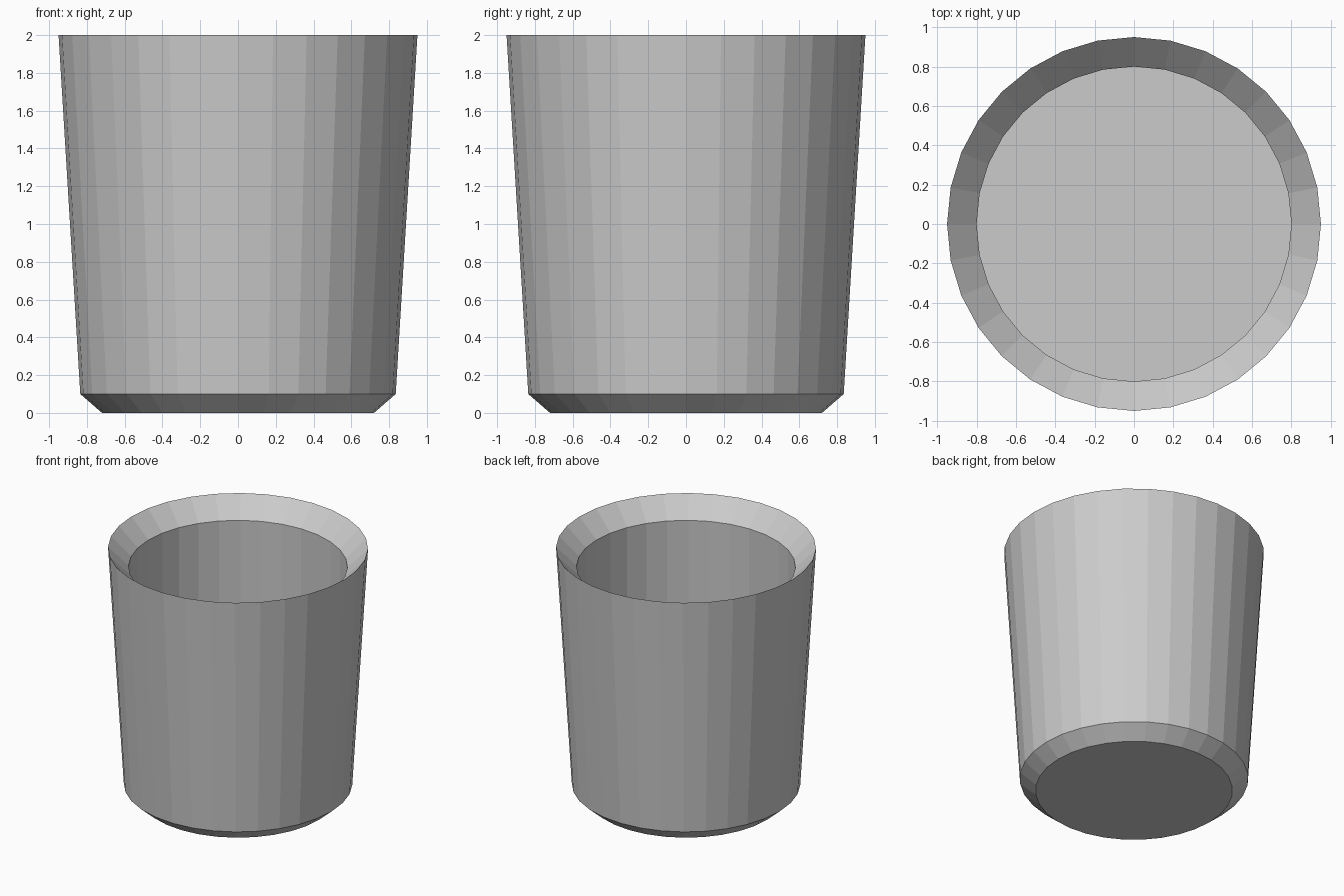
import bpy, bmesh
from math import cos, sin, pi

if "Cube" in bpy.data.objects:
    bpy.data.objects.remove(bpy.data.objects["Cube"])

SIDES = 32
# Cup profile (radius, z): base, chamfer, outer wall, sloped rim, bore, inner floor
PROFILE = [(0.72, 0.0), (0.835, 0.1), (0.95, 2.0), (0.80, 1.85), (0.80, 0.15)]


def lathe(name, profile, sides):
    """Revolve a profile around z with flat caps on both ends."""
    bm = bmesh.new()
    rings = [[bm.verts.new((r * cos(2 * pi * i / sides), r * sin(2 * pi * i / sides), z))
              for i in range(sides)] for r, z in profile]
    for a, b in zip(rings, rings[1:]):
        for i in range(sides):
            j = (i + 1) % sides
            bm.faces.new((a[i], a[j], b[j], b[i]))
    bm.faces.new(rings[0][::-1])
    bm.faces.new(rings[-1])
    bmesh.ops.recalc_face_normals(bm, faces=bm.faces[:])
    mesh = bpy.data.meshes.new(name)
    bm.to_mesh(mesh)
    bm.free()
    obj = bpy.data.objects.new(name, mesh)
    bpy.context.collection.objects.link(obj)
    return obj


# Hollow tapered cup
lathe("cup", PROFILE, SIDES)
